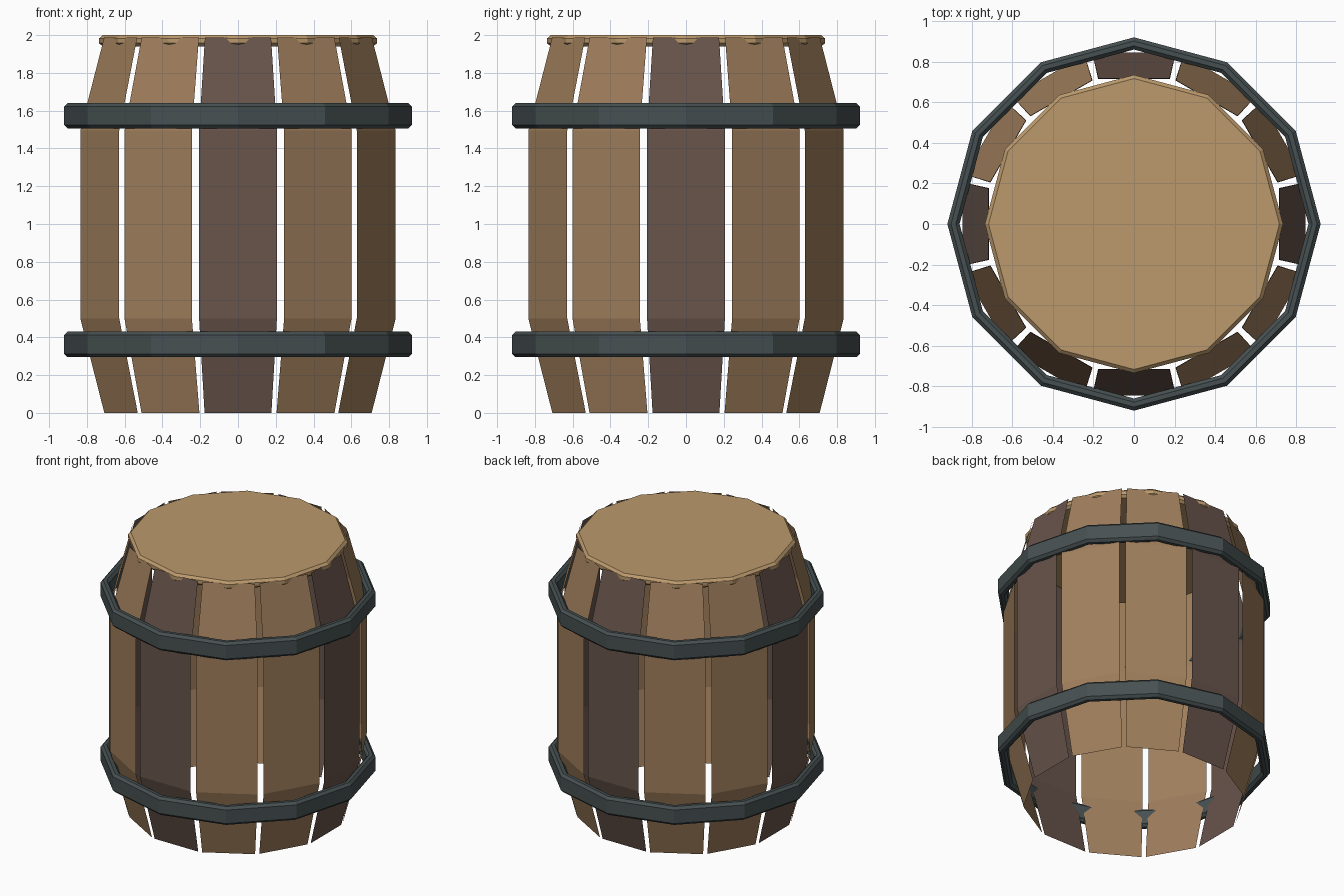
import bpy, bmesh, math
from mathutils import Matrix

if "Cube" in bpy.data.objects:
    bpy.data.objects.remove(bpy.data.objects["Cube"], do_unlink=True)

SIDES = 12
STEP = math.tau / SIDES


def material(name, rgb):
    mat = bpy.data.materials.new(name)
    mat.use_nodes = True
    mat.diffuse_color = (*rgb, 1)
    bsdf = next(n for n in mat.node_tree.nodes if n.type == 'BSDF_PRINCIPLED')
    bsdf.inputs["Base Color"].default_value = (*rgb, 1)
    bsdf.inputs["Roughness"].default_value = 0.8
    return mat


light_wood = material("light wood", (0.35, 0.21, 0.107))
dark_wood = material("dark wood", (0.138, 0.089, 0.07))
lid_wood = material("pale lid wood", (0.50, 0.32, 0.15))
iron = material("dark iron", (0.062, 0.08, 0.082))


def finish(name, bm, mat):
    mesh = bpy.data.meshes.new(name)
    bm.to_mesh(mesh)
    bm.free()
    mesh.materials.append(mat)
    obj = bpy.data.objects.new(name, mesh)
    bpy.context.collection.objects.link(obj)
    return obj


def lathe(name, profile, mat, capped):
    """Turn a (radius, z) profile into a twelve-sided solid."""
    bm = bmesh.new()
    rows = [[bm.verts.new((r * math.sin(i * STEP), -r * math.cos(i * STEP), z))
             for i in range(SIDES)] for r, z in profile]
    pairs = list(zip(rows, rows[1:]))
    if capped:
        bm.faces.new(rows[0])
        bm.faces.new(rows[-1])
    else:
        pairs.append((rows[-1], rows[0]))
    for a, b in pairs:
        for i in range(SIDES):
            j = (i + 1) % SIDES
            bm.faces.new((a[i], a[j], b[j], b[i]))
    bmesh.ops.recalc_face_normals(bm, faces=bm.faces)
    return finish(name, bm, mat)


# Staves: thin bent planks, (distance from axis, half width, height)
stave_profile = [(0.715, 0.177, 0), (0.845, 0.206, 0.5),
                 (0.845, 0.206, 1.495), (0.717, 0.175, 1.988)]
for i in range(SIDES):
    bm = bmesh.new()
    rows = [(bm.verts.new((-w, -r, z)), bm.verts.new((w, -r, z)))
            for r, w, z in stave_profile]
    for (a, b), (d, c) in zip(rows, rows[1:]):
        bm.faces.new((a, b, c, d))
    bm.transform(Matrix.Rotation(i * STEP, 4, 'Z'))
    finish(f"stave_{i + 1}", bm, dark_wood if i % 3 == 0 else light_wood)

# Iron hoops with chamfered edges
INNER, OUTER, CUT = 0.86, 0.92, 0.018
for name, low, high in (("lower_hoop", 0.295, 0.43), ("upper_hoop", 1.505, 1.64)):
    lathe(name, [(INNER, low + CUT), (INNER + CUT, low), (OUTER - CUT, low),
                 (OUTER, low + CUT), (OUTER, high - CUT), (OUTER - CUT, high),
                 (INNER + CUT, high), (INNER, high - CUT)], iron, False)

# Lid with chamfered rim
lathe("lid", [(0.717, 1.94), (0.735, 1.957), (0.735, 1.983), (0.717, 2.0)],
      lid_wood, True)
